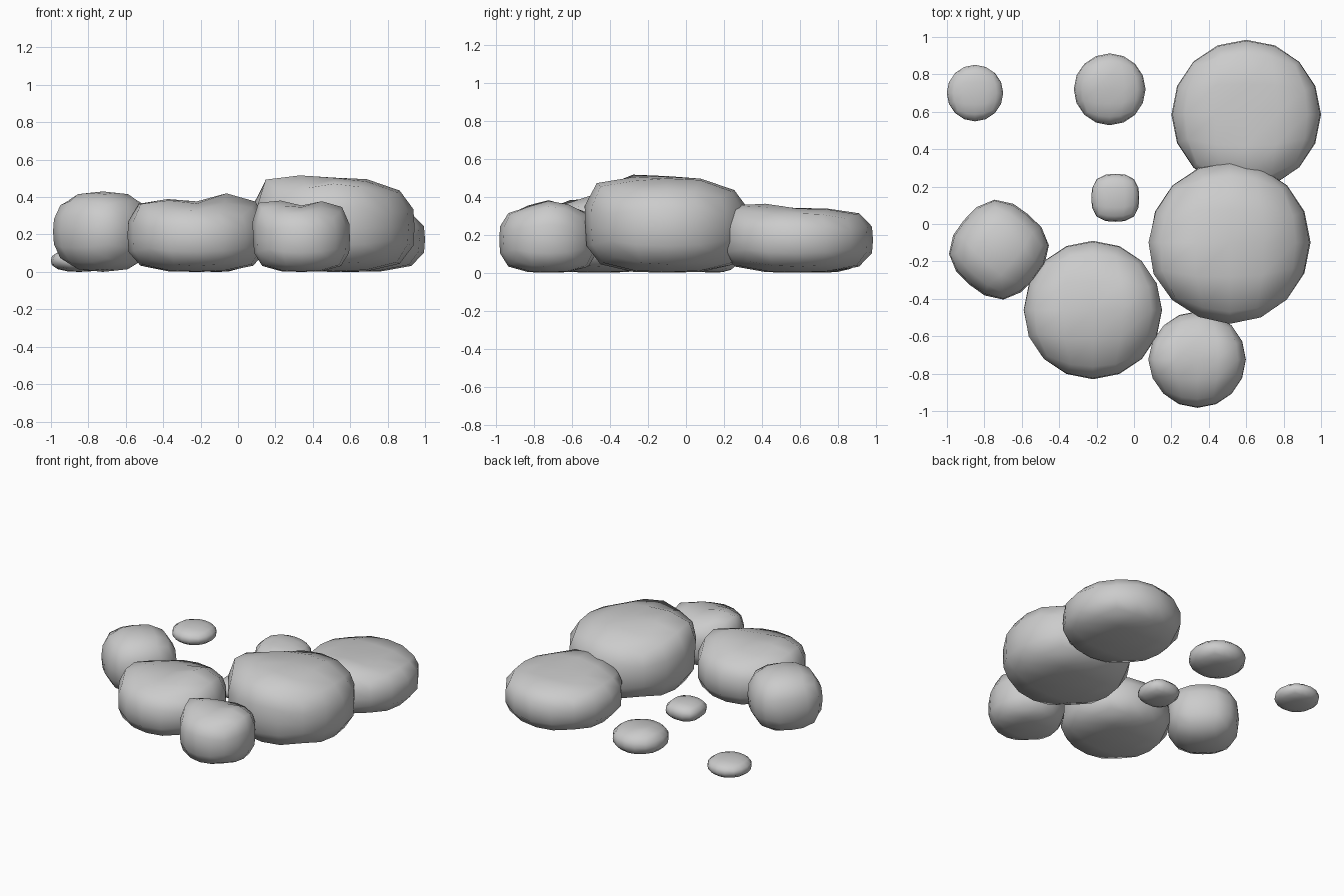
import bpy, bmesh, math
from mathutils import Matrix

if "Cube" in bpy.data.objects:
    bpy.data.objects.remove(bpy.data.objects["Cube"])


def stone(name, centre, r, h, p=3.4, q=2.0, turn=0, bumps=()):
    """Rounded low-poly boulder: a gridded cube blown into a superellipsoid.
    bumps: (u, v, rise, push) on the unit footprint, acting on the upper half."""
    bm = bmesh.new()
    bmesh.ops.create_cube(bm, size=2)
    bmesh.ops.subdivide_edges(bm, edges=bm.edges[:], cuts=3, use_grid_fill=True)
    rot = Matrix.Rotation(math.radians(turn), 3, 'Z')
    for v in bm.verts:
        # even angular spacing, then superellipse scaling
        x, y, z = (math.tan(c * math.pi / 4) for c in v.co)
        rho = (abs(x) ** q + abs(y) ** q) ** (1 / q)
        v.co.x, v.co.y, v.co.z = x, y, z
        v.co /= (rho ** p + abs(z) ** p) ** (1 / p)
        v.co = rot @ v.co
        x, y, z = v.co
        t = max(z, 0)
        rise, push = 0, 1
        for bu, bv, dz, out in bumps:
            g = t * math.exp(-((x - bu) ** 2 + (y - bv) ** 2) / 0.2)
            rise += dz * g
            push += out * g
        v.co = (x * r * push, y * r * push, h / 2 * (1 + z) + rise)
    me = bpy.data.meshes.new(name)
    bm.to_mesh(me)
    bm.free()
    for f in me.polygons:
        f.use_smooth = True
    ob = bpy.data.objects.new(name, me)
    ob.location = (centre[0], centre[1], 0)
    bpy.context.collection.objects.link(ob)
    return ob


# large boulders
stone("back_boulder", (0.60, 0.585), 0.40, 0.345,
      bumps=[(0, -0.8, 0.05, 0.06), (0.1, 0.1, -0.01, 0)])
stone("main_boulder", (0.512, -0.098), 0.432, 0.475,
      bumps=[(-0.75, -0.3, 0.09, 0.1), (0.2, 0.2, 0.035, 0), (0.1, -0.8, 0.05, 0.07)])
stone("front_boulder", (-0.22, -0.46), 0.37, 0.36,
      bumps=[(-0.7, -0.2, 0.06, 0.05), (0.6, 0.1, 0.08, 0.06)])

# medium stones
stone("front_stone", (0.34, -0.725), 0.258, 0.345,
      bumps=[(-0.75, 0, 0.07, 0.12), (0.65, 0.1, 0.05, 0.04)])
stone("left_stone", (-0.722, -0.137), 0.245, 0.43, p=2.6, q=2.7, turn=50)

# small pebbles
stone("inner_pebble", (-0.10, 0.14), 0.128, 0.13, p=2.6, q=2.8)
stone("back_pebble", (-0.13, 0.72), 0.192, 0.17, p=2.6,
      bumps=[(-0.5, 0.3, 0.02, 0)])
stone("corner_pebble", (-0.85, 0.70), 0.151, 0.12, p=2.5)
